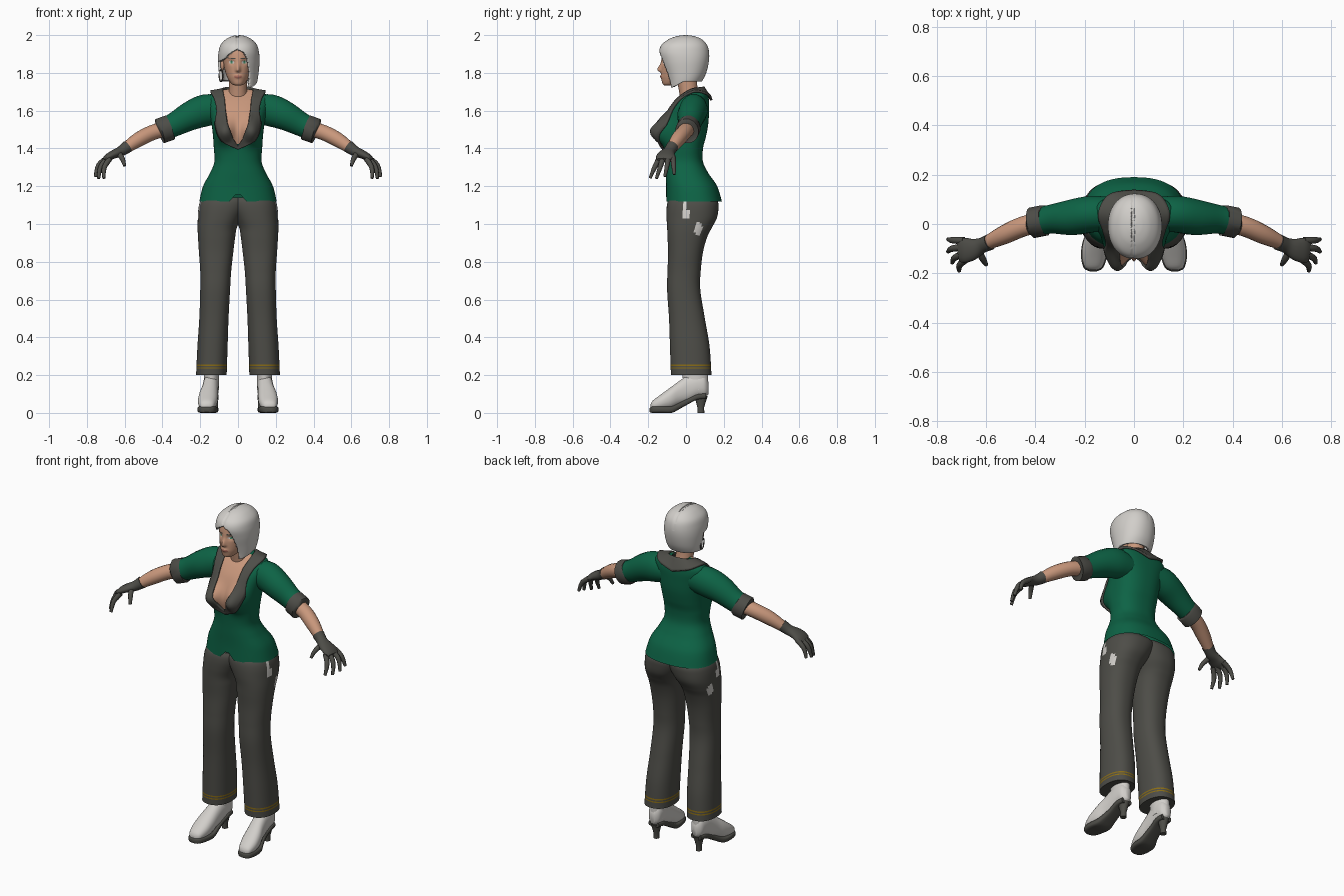
import bpy, bmesh, math
from mathutils import Vector as V

if "Cube" in bpy.data.objects:
    bpy.data.objects.remove(bpy.data.objects["Cube"])


def mat(name, r, g, b):
    m = bpy.data.materials.new(name)
    m.diffuse_color = (r, g, b, 1)
    m.use_nodes = True
    m.node_tree.nodes["Principled BSDF"].inputs["Base Color"].default_value = m.diffuse_color
    return m


GREEN = mat("jacket green", .004, .125, .06)
GREY = mat("charcoal", .075, .074, .064)
SKIN = mat("skin", .58, .31, .20)
PALE = mat("pale grey", .64, .62, .59)
GOLD = mat("stitch gold", .25, .15, .008)
LIPS = mat("lips", .40, .15, .11)
IRIS = mat("iris green", .05, .22, .12)


def spline(pts, k):
    """Catmull-Rom through rows of any width, k steps per span."""
    p = [pts[0]] + list(pts) + [pts[-1]]
    out = []
    for i in range(len(pts) - 1):
        for j in range(k):
            t = j / k
            out.append([.5 * (2 * b + (c - a) * t + (2*a - 5*b + 4*c - d) * t*t + (3*b - a - 3*c + d) * t**3)
                        for a, b, c, d in zip(*p[i:i + 4])])
    return out + [list(pts[-1])]


def lerp(table, x):
    """Linear lookup of the remaining columns by the first."""
    x = min(max(x, table[0][0]), table[-1][0])
    for a, b in zip(table, table[1:]):
        if x <= b[0]:
            t = (x - a[0]) / max(b[0] - a[0], 1e-9)
            return [p + (q - p) * t for p, q in zip(a[1:], b[1:])]


def finish(name, bm, mats, mirror, angle=50):
    me = bpy.data.meshes.new(name)
    bm.to_mesh(me)
    bm.free()
    for m in mats:
        me.materials.append(m)
    ob = bpy.data.objects.new(name, me)
    bpy.context.collection.objects.link(ob)
    bpy.ops.object.select_all(action='DESELECT')
    bpy.context.view_layer.objects.active = ob
    ob.select_set(True)
    bpy.ops.object.shade_smooth_by_angle(angle=math.radians(angle))
    if mirror:
        ob.modifiers.new("mirror", 'MIRROR').use_clip = False
    return ob


def loft(name, rings, mats, n=20, p=2, mirror=False, warp=None, rule=None, drop=None, caps=True):
    """Skin rings given as (centre, u radius vector, v radius vector)."""
    bm = bmesh.new()
    se = lambda a: math.copysign(abs(a) ** (2 / p), a)
    loops = []
    for c, u, v in rings:
        loop = []
        for i in range(n):
            a = 2 * math.pi * (i + .5) / n
            q = c + u * se(math.cos(a)) + v * se(math.sin(a))
            loop.append(bm.verts.new(warp(q) if warp else q))
        loops.append(loop)
    for A, B in zip(loops, loops[1:]):
        for i in range(n):
            bm.faces.new((A[i], A[(i + 1) % n], B[(i + 1) % n], B[i]))
    if caps:
        bm.faces.new(loops[0])
        bm.faces.new(loops[-1])
    bmesh.ops.recalc_face_normals(bm, faces=bm.faces[:])
    if rule:
        for f in bm.faces:
            f.material_index = rule(f.calc_center_median())
    if drop:
        bad = [f for f in bm.faces if drop(f.calc_center_median())]
        bmesh.ops.delete(bm, geom=bad, context='FACES')
    return finish(name, bm, mats, mirror)


def zrings(rows):  # rows: z, x0, x1, front y, back y
    return [(V(((a + b) / 2, (f + k) / 2, z)), V(((b - a) / 2, 0, 0)), V((0, (k - f) / 2, 0)))
            for z, a, b, f, k in rows]


def yrings(rows):  # rows: y, centre x, half width, low z, high z
    return [(V((x, y, (l + h) / 2)), V((w, 0, 0)), V((0, 0, (h - l) / 2))) for y, x, w, l, h in rows]


def tube(name, rows, m, n=16, k=4, p=2):
    """Mirrored limb; rows: x, y, z, radius across y, radius in height."""
    s = spline(rows, k)
    rings = []
    for i, r in enumerate(s):
        d = (V(s[min(i + 1, len(s) - 1)][:3]) - V(s[max(i - 1, 0)][:3])).normalized()
        u = V((0, 1, 0))
        u = (u - d * u.dot(d)).normalized()
        rings.append((V(r[:3]), u * r[3], d.cross(u) * r[4]))
    return loft(name, rings, [m], n, p, mirror=True)


# Jacket and chest
P = 2.4
torso = spline([(1.12, .205, -.105, .19), (1.2, .185, -.105, .165), (1.27, .148, -.108, .118), (1.33, .125, -.11, .09),
                (1.4, .128, -.115, .09), (1.46, .132, -.122, .105), (1.53, .14, -.115, .118), (1.6, .155, -.09, .122),
                (1.65, .165, -.055, .122), (1.685, .15, -.02, .115), (1.705, .1, 0, .1), (1.715, .05, .01, .08)], 8)


def bust(x, z):
    return .07 * math.exp(-((abs(x) - .075) / .05) ** 2 - ((z - 1.49) / .06) ** 2)


def front_y(x, z):
    w, f, b = lerp(torso, z)
    t = max(0, 1 - min(1, abs(x) / w) ** P) ** (1 / P)
    return (f + b) / 2 - (b - f) / 2 * t - bust(x, z)


def torso_warp(q):
    if q.y < 0:
        q.y -= bust(q.x, q.z)
        if q.z < 1.2:  # notch at the front of the hem
            q.z += .05 * max(0, 1 - abs(q.x) / .045) * (1.2 - q.z) / .08
    return q


neckline = [(1.41, 0), (1.46, .03), (1.53, .055), (1.6, .065), (1.72, .07)]
loft("jacket", zrings([(z, -w, w, f, b) for z, w, f, b in torso]), [GREEN, SKIN], 96, P, warp=torso_warp, caps=False,
     rule=lambda c: int(c.y < .03 and c.z > 1.425 and abs(c.x) < lerp(neckline, c.z)[0] + .012))

# Collar and lapels
inner = [(0, None, 1.415), (.03, None, 1.46), (.055, None, 1.53), (.065, None, 1.6), (.07, None, 1.66),
         (.078, .02, 1.708), (.06, .075, 1.72), (0, .092, 1.725)]
outer = [(0, None, 1.395), (.085, None, 1.44), (.118, None, 1.52), (.112, None, 1.6), (.125, None, 1.66),
         (.145, .045, 1.702), (.1, .118, 1.685), (0, .135, 1.655)]
edges = [spline([(x, front_y(x, z) - .006 if y is None else y, z) for x, y, z in e], 8) for e in (inner, outer)]
bm = bmesh.new()
grid = []
for a, b in zip(*edges):
    row = []
    for i in range(7):
        q = V(a).lerp(V(b), i / 6)
        q.x = max(q.x, 0)
        if q.y < 0 and q.z < 1.67:
            q.y = min(q.y, front_y(q.x, q.z) - .006)
        row.append(bm.verts.new(q))
    grid.append(row)
for A, B in zip(grid, grid[1:]):
    for i in range(6):
        bm.faces.new((A[i], A[i + 1], B[i + 1], B[i]))
collar = finish("collar", bm, [GREY], True)
s = collar.modifiers.new("thickness", 'SOLIDIFY')
s.thickness, s.offset = .012, 0

# Arms
tube("sleeve", [(.09, .04, 1.605, .07, .075), (.17, .04, 1.602, .075, .086), (.25, .027, 1.573, .073, .078),
                (.33, .02, 1.53, .06, .065), (.385, .012, 1.505, .056, .06)], GREEN)
tube("sleeve_cuff", [(.36, .015, 1.511, .058, .064), (.362, .015, 1.51, .063, .069), (.413, .005, 1.492, .063, .069),
                     (.415, .005, 1.491, .05, .055)], GREY, 16, 1)
tube("forearm", [(.36, .012, 1.51, .042, .042), (.45, -.01, 1.485, .041, .041), (.53, -.045, 1.445, .038, .039),
                 (.61, -.083, 1.39, .026, .027)], SKIN)
tube("glove", [(.585, -.073, 1.41, .033, .034), (.62, -.088, 1.385, .032, .028), (.66, -.103, 1.368, .046, .023),
               (.69, -.107, 1.352, .052, .019), (.71, -.11, 1.338, .045, .012)], GREY)
fingers = {"little_finger": [(.69, -.068, 1.35), (.735, -.066, 1.315), (.755, -.062, 1.262)],
           "ring_finger": [(.69, -.094, 1.35), (.738, -.1, 1.312), (.755, -.112, 1.25)],
           "middle_finger": [(.69, -.122, 1.348), (.728, -.137, 1.3), (.738, -.157, 1.24)],
           "index_finger": [(.68, -.142, 1.345), (.708, -.167, 1.298), (.71, -.19, 1.242)],
           "thumb": [(.63, -.112, 1.372), (.612, -.145, 1.345), (.6, -.165, 1.308)]}
for name, pts in fingers.items():
    tube(name, [(*q, r, r) for q, r in zip(pts, (.015, .013, .008))], GREY, 10)


# Trousers, with hem stitching and worn patches
def trouser_rule(c):
    if .234 < c.z < .2415 or .249 < c.z < .2565:
        return 1
    worn = ((c.y - .065) / .022) ** 2 + ((c.z - .975) / .036) ** 2 < 1 or (abs(c.y) < .011 and c.z > 1.03)
    return 2 if worn and c.x > .12 else 0


legs = [(.2, .06, .222, -.08, .135), (.35, .055, .215, -.085, .125), (.5, .05, .205, -.09, .1),
        (.65, .042, .2, -.1, .076), (.75, .036, .2, -.098, .078), (.85, .025, .207, -.095, .09),
        (.93, .015, .212, -.098, .112), (.98, .006, .214, -.1, .137), (1.03, -.02, .213, -.103, .163),
        (1.08, -.05, .21, -.103, .172), (1.115, -.065, .202, -.098, .17), (1.14, -.07, .185, -.085, .15)]
loft("trouser_leg", zrings(spline(legs, 20)), [GREY, GOLD, PALE], 48, 2.3, mirror=True, rule=trouser_rule)

# Boots
foot = [(-.187, .166, .014, .022, .045), (-.175, .165, .036, .015, .066), (-.13, .162, .05, .015, .1),
        (-.08, .157, .051, .02, .137), (-.035, .15, .045, .04, .17), (.01, .145, .042, .055, .2),
        (.06, .142, .042, .08, .21), (.1, .141, .036, .085, .2), (.12, .14, .015, .1, .16)]
loft("boot_foot", yrings(spline(foot, 4)), [PALE], 20, 2.3, mirror=True)
loft("boot_shaft", zrings([(.12, .1, .182, -.01, .12), (.2, .1, .18, -.02, .117), (.3, .098, .184, -.025, .12)]),
     [PALE], 20, mirror=True)
sole = [(-.192, .166, .015, .004, .025), (-.178, .165, .04, 0, .036), (-.13, .162, .054, 0, .036),
        (-.075, .157, .053, 0, .036), (-.035, .15, .044, .02, .055), (.01, .145, .038, .045, .078),
        (.06, .142, .04, .07, .1), (.105, .141, .034, .075, .105)]
loft("boot_sole", yrings(spline(sole, 3)), [GREY], 16, 4, mirror=True)
loft("boot_heel", zrings([(0, .124, .158, .06, .097), (.03, .125, .157, .06, .096), (.09, .112, .17, .045, .115)]),
     [GREY], 14, mirror=True)

# Neck
loft("neck", zrings([(1.66, -.052, .052, -.03, .075), (1.72, -.048, .048, -.04, .06), (1.8, -.05, .05, -.06, .06)]),
     [SKIN], 24)


# Head with nose, eye sockets, eyes, brows and lips
def head_warp(q):
    if q.y < -.05:
        up = .03 if q.z > 1.815 else .01
        q.y -= .022 * math.exp(-(q.x / .012) ** 2 - ((q.z - 1.815) / up) ** 2)
        q.y += .009 * math.exp(-((abs(q.x) - .033) / .016) ** 2 - ((q.z - 1.857) / .013) ** 2)
        q.y -= .006 * math.exp(-(q.x / .02) ** 2 - ((q.z - 1.78) / .01) ** 2)
    return q


def face_rule(c):
    x, z = abs(c.x), c.z
    if c.y > -.05:
        return 0
    if (x / .022) ** 2 + ((z - 1.779) / .008) ** 2 < 1:
        return 1
    if ((x - .034) / .006) ** 2 + ((z - 1.857) / .007) ** 2 < 1:
        return 3
    if ((x - .034) / .015) ** 2 + ((z - 1.857) / .007) ** 2 < 1:
        return 2
    return 4 if .016 < x < .055 and abs(z - 1.877 - .1 * (x - .03)) < .003 else 0


head = [(1.733, .015, -.112, -.08), (1.742, .034, -.124, -.03), (1.77, .054, -.13, .03), (1.8, .066, -.131, .065),
        (1.84, .075, -.13, .085), (1.88, .078, -.129, .09), (1.92, .074, -.12, .09), (1.955, .055, -.09, .07),
        (1.975, .02, -.04, .03)]
loft("head", zrings([(z, -w, w, f, b) for z, w, f, b in spline(head, 11)]), [SKIN, LIPS, PALE, IRIS, GREY],
     128, 2.1, warp=head_warp, rule=face_rule)

# Bobbed hair, tucked behind one ear and swept forward on the other side
fringe = [(-.1, 1.862), (-.075, 1.875), (-.05, 1.9), (-.005, 1.928), (.03, 1.908), (.05, 1.875), (.062, 1.8)]


def hair_drop(c):
    hem = 1.757 - (.036 * min(1, max(0, -c.y / .08)) if c.x > 0 else 0)
    if c.z < hem:
        return True
    return c.x < .062 and c.y < (-.015 if c.x < 0 else 0) and c.z < lerp(fringe, c.x)[0]


def hair_warp(q):
    if q.z > 1.9 and abs(q.x + .004) < .006:  # parting
        q.z -= .004
    return q


hair = [(1.715, .086, -.095, .06), (1.755, .098, -.1, .085), (1.8, .105, -.113, .107), (1.86, .11, -.132, .121),
        (1.91, .107, -.142, .122), (1.95, .095, -.128, .11), (1.98, .065, -.088, .08), (1.995, .033, -.045, .04),
        (2.0, .003, -.004, .004)]
bob = loft("hair", zrings([(z, -w + .004, w + .004, f, b) for z, w, f, b in spline(hair, 10)]), [PALE], 128, 2.15,
           warp=hair_warp, drop=hair_drop)
s = bob.modifiers.new("thickness", 'SOLIDIFY')
s.thickness, s.offset = .018, -1

# Ear and hoop earring on the tucked side
bpy.ops.mesh.primitive_uv_sphere_add(segments=16, ring_count=10, location=(-.082, -.025, 1.845))
ear = bpy.context.object
ear.name, ear.scale = "ear", (.012, .018, .032)
ear.data.materials.append(SKIN)
bpy.ops.object.shade_smooth()
bpy.ops.mesh.primitive_torus_add(location=(-.09, -.025, 1.785), rotation=(0, math.pi / 2, .3), major_segments=28,
                                 minor_segments=6, major_radius=.031, minor_radius=.0035)
hoop = bpy.context.object
hoop.name = "earring"
hoop.data.materials.append(GREY)
